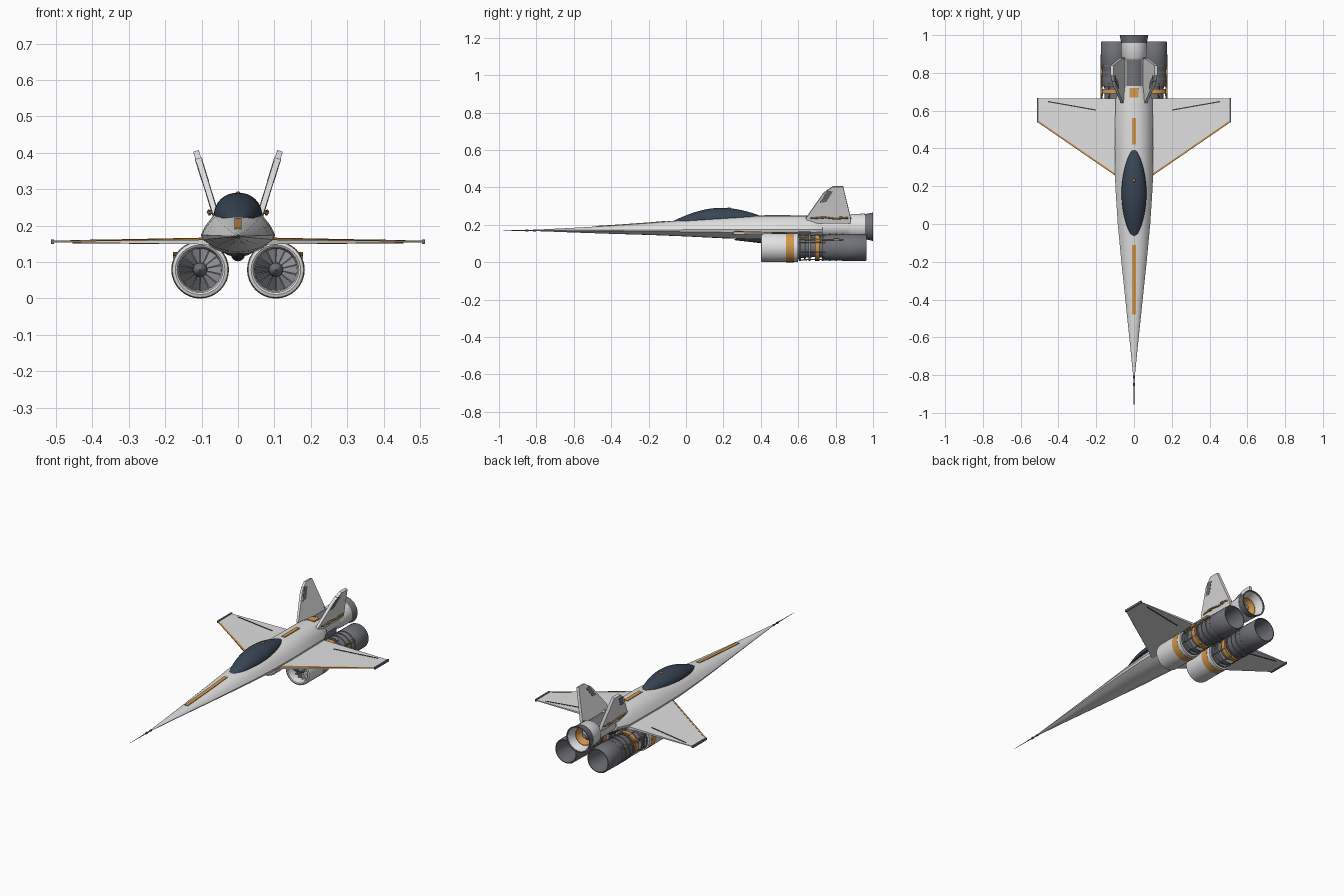
import bpy, bmesh, math
from mathutils import Vector

cube = bpy.data.objects.get("Cube")
if cube:
    bpy.data.objects.remove(cube)


def material(name, rgb):
    m = bpy.data.materials.new(name)
    m.use_nodes = True
    m.diffuse_color = (*rgb, 1)
    m.node_tree.nodes["Principled BSDF"].inputs["Base Color"].default_value = (*rgb, 1)
    return m


LIGHT = material("light grey paint", (.75, .75, .75))
STEEL = material("engine grey", (.165, .17, .19))
MID = material("mid grey metal", (.29, .3, .32))
DARK = material("dark trim", (.04, .042, .05))
GLASS = material("canopy navy", (.04, .06, .09))
ORANGE = material("orange", (.65, .31, .07))
BRASS = material("brass", (.45, .27, .08))


def finish(name, bm, mat, angle=35):
    bmesh.ops.recalc_face_normals(bm, faces=bm.faces)
    me = bpy.data.meshes.new(name)
    bm.to_mesh(me)
    bm.free()
    me.materials.append(mat)
    me.shade_smooth()
    me.set_sharp_from_angle(angle=math.radians(angle))
    ob = bpy.data.objects.new(name, me)
    bpy.context.collection.objects.link(ob)


def skin(bm, rings, closed=False):
    """Join rings of vertices; cap the ends unless the loft closes on itself."""
    loops = [[bm.verts.new(p) for p in r] for r in rings]
    n = len(loops[0])
    pairs = list(zip(loops, loops[1:])) + ([(loops[-1], loops[0])] if closed else [])
    for a, b in pairs:
        for i in range(n):
            bm.faces.new((a[i], a[(i + 1) % n], b[(i + 1) % n], b[i]))
    if not closed:
        bm.faces.new(loops[0])
        bm.faces.new(loops[-1])


def loft(name, rings, mat, angle=35):
    bm = bmesh.new()
    skin(bm, rings)
    finish(name, bm, mat, angle)


def lathe(name, profile, x, z, mat, closed=False, sides=32):
    """Spin (y, radius) points about an axis along y."""
    bm = bmesh.new()
    turns = [2 * math.pi * i / sides for i in range(sides)]
    skin(bm, [[(x + r * math.cos(a), y, z + r * math.sin(a)) for a in turns]
              for y, r in profile], closed)
    finish(name, bm, mat)


def plate(name, pts, normal, half, mat):
    """Polygon thickened both ways; half is one value or one per corner."""
    n = Vector(normal).normalized()
    h = half if isinstance(half, list) else [half] * len(pts)
    loft(name, [[Vector(p) + n * t * s for p, t in zip(pts, h)] for s in (-1, 1)], mat)


def box(name, centre, size, mat):
    x, y, z = centre
    a, b, c = (s / 2 for s in size)
    plate(name, [(x - a, y - b, z), (x + a, y - b, z), (x + a, y + b, z), (x - a, y + b, z)],
          (0, 0, 1), c, mat)


def pipe(name, pts, r, mat):
    cu = bpy.data.curves.new(name, 'CURVE')
    cu.dimensions = '3D'
    cu.bevel_depth, cu.bevel_resolution, cu.use_fill_caps = r, 2, True
    sp = cu.splines.new('POLY')
    sp.points.add(len(pts) - 1)
    for p, co in zip(sp.points, pts):
        p.co = (*co, 1)
    cu.materials.append(mat)
    bpy.context.collection.objects.link(bpy.data.objects.new(name, cu))


# Fuselage: y, half width, bottom z, top z
stations = [(-.81, .004, .167, .174), (-.6, .025, .159, .184), (-.4, .046, .152, .196),
            (-.2, .067, .146, .210), (0, .086, .138, .228), (.2, .099, .128, .242),
            (.4, .102, .121, .25), (.66, .098, .121, .25), (.73, .066, .135, .248)]
half = [(0, 1), (.3, .96), (.62, .78), (.86, .4), (1, .05), (.95, -.25), (.62, -.72), (.3, -.94), (0, -1)]
section = half + [(-u, v) for u, v in half[-2:0:-1]]
loft("fuselage", [[(u * w, y, .171 + v * (top - .171 if v > 0 else .171 - low)) for u, v in section]
                  for y, w, low, top in stations], LIGHT, 30)


def top_at(y):
    for a, b in zip(stations, stations[1:]):
        if a[0] <= y <= b[0]:
            return a[3] + (b[3] - a[3]) * (y - a[0]) / (b[0] - a[0])


# Spine stripes that follow the top line
for name, y0, y1, w in (("nose_stripe", -.48, -.11, .010), ("spine_stripe", .42, .56, .011),
                        ("tail_panel", .67, .72, .024)):
    loft(name, [[(x, y, top_at(y) + h) for x, h in ((-w, -.006), (w, -.006), (w, .003), (-w, .003))]
                for y in (y0 + (y1 - y0) * i / 4 for i in range(5))], ORANGE)

# Nose probe
lathe("nose_probe", [(-1, .0008), (-.9, .002), (-.8, .004)], 0, .17, STEEL, sides=8)
for y in (-.85, -.81):
    lathe("probe_collar", [(y - .007, .005), (y + .007, .006)], 0, .17, STEEL, sides=10)

# Canopy: domed sections rising to a peak behind the middle
rings = []
for i in range(25):
    t = i / 24
    swell = math.sin(math.pi * (.01 + .98 * t))
    rings.append([(.066 * swell ** .62 * math.cos(a), -.07 + .465 * t,
                   .216 + .03 * t + .059 * swell ** .9 * math.sin(a))
                  for a in (math.pi * j / 16 for j in range(17))])
loft("canopy", rings, GLASS)
lathe("canopy_beacon", [(.219, .003), (.224, .008), (.236, .008), (.241, .003)], 0, .286, ORANGE, sides=12)

# Belly fairing
lathe("belly_fairing", [(.26, .003), (.4, .019), (.68, .019), (.72, .01)], 0, .121, DARK, sides=16)

# Centre engine housing with dark upper deck
lathe("centre_housing", [(.70, .052), (.74, .056), (.88, .056)], 0, .19, LIGHT)
deck_arc = [math.radians(48 + 84 * i / 10) for i in range(11)]
loft("engine_deck", [[(r * math.cos(a), y, .19 + r * math.sin(a))
                      for r, arc in ((.0585, deck_arc), (.053, deck_arc[::-1])) for a in arc]
                     for y in (.73, .885)], STEEL)

# Centre nozzle: light shroud, dark lip, orange inner ring
lathe("centre_shroud", [(.865, .055), (.885, .068), (.958, .070), (.958, .058), (.9, .05)],
      0, .19, LIGHT, True)
lathe("centre_nozzle", [(.957, .067), (1, .076), (1, .071), (.957, .060)], 0, .19, STEEL, True)
lathe("nozzle_lining", [(.93, .056), (.957, .060), (.995, .0705), (.995, .0685), (.957, .054), (.93, .05)],
      0, .19, LIGHT, True)
lathe("nozzle_liner", [(.9, .052), (.95, .054), (.95, .050), (.9, .036)], 0, .19, ORANGE, True)
lathe("nozzle_core", [(.885, .05), (.905, .04), (.945, .012)], 0, .19, MID)

for s, side in ((1, "left_"), (-1, "right_")):
    # Wing with leading edge, tip rail and flap line
    plate(side + "wing", [(s * .04, .22, .157), (s * .505, .54, .156), (s * .505, .665, .156),
                          (s * .04, .665, .157)], (0, 0, 1), [.009, .002, .002, .007], LIGHT)
    plate(side + "leading_edge", [(s * .095, .253, .162), (s * .505, .535, .1575),
                                  (s * .505, .546, .1575), (s * .095, .264, .164)],
          (0, 0, 1), [.002, .0015, .0015, .003], ORANGE)
    box(side + "tip_rail", (s * .509, .603, .156), (.009, .13, .012), STEEL)
    plate(side + "flap_line", [(s * .2, .600, .157), (s * .455, .645, .156),
                               (s * .455, .651, .156), (s * .2, .606, .157)],
          (0, 0, 1), [.0075, .0045, .0045, .0075], DARK)

    # Canted fin with a dark panel
    def fin_point(y, z):
        return s * (.055 + (z - .21) * .31), y, z
    across = (s, 0, -.31)
    plate(side + "fin", [fin_point(*p) for p in ((.64, .235), (.66, .21), (.88, .21), (.88, .24),
                                                 (.84, .405), (.785, .405), (.735, .37))],
          across, [.007, .0095, .0095, .0095, .008, .008, .008], LIGHT)
    plate(side + "fin_panel", [fin_point(*p) for p in ((.715, .32), (.75, .325), (.785, .38), (.755, .385))],
          across, .0098, STEEL)
    pipe(side + "fin_pipe", [(s * .06, .65, .24), (s * .078, .68, .235), (s * .08, .74, .24),
                             (s * .078, .8, .232), (s * .08, .86, .237), (s * .05, .88, .235)], .0045, BRASS)
    for y in (.72, .82):
        lathe(side + "pipe_fitting", [(y, .007), (y + .018, .007)], s * .079, .237, BRASS, sides=8)

    # Engine nacelle and intake
    ex, ez = s * .104, .079
    lathe(side + "nacelle", [(.40, .068), (.403, .076), (.415, .0785), (.6, .0785), (.6, .055),
                             (.47, .057), (.415, .059), (.403, .063)], ex, ez, LIGHT, True)
    lathe(side + "nacelle_band", [(.535, .0793), (.578, .0793), (.578, .07), (.535, .07)],
          ex, ez, ORANGE, True)
    lathe(side + "fan_back", [(.465, .06), (.48, .06)], ex, ez, STEEL)
    lathe(side + "spinner", [(.415, .002), (.425, .012), (.44, .019), (.466, .021)], ex, ez, STEEL, sides=20)
    for i in range(14):
        a = 2 * math.pi * i / 14
        radial = Vector((math.cos(a), 0, math.sin(a)))
        turn = Vector((-math.sin(a), 0, math.cos(a)))
        base = Vector((ex, .452, ez))
        pts = [base + radial * r + turn * r * k + Vector((0, k * .05, 0))
               for r, k in ((.017, -.2), (.058, -.2), (.058, .2), (.017, .2))]
        plate(side + "fan_blade", pts, (0, 1, 0), .0015, MID)

    # Exposed engine core with rings and pipes
    lathe(side + "engine_core", [(.59, .06), (.63, .056), (.7, .05), (.76, .06)], ex, ez, STEEL)
    for y, r, w, m in ((.605, .072, .01, STEEL), (.63, .066, .01, MID), (.655, .072, .01, MID),
                       (.69, .071, .025, ORANGE), (.728, .072, .008, STEEL)):
        lathe(side + "core_ring", [(y, r), (y + w, r)], ex, ez, m)
    for i in range(8):
        a = 2 * math.pi * (i + .5) / 8
        pipe(side + "core_pipe", [(ex + r * math.cos(a), y, ez + r * math.sin(a))
                                  for y, r in ((.595, .062), (.61, .072), (.7, .069), (.74, .072), (.75, .06))],
             .003, BRASS if i % 4 == 0 else MID)
    for y, z in ((.705, .117), (.805, .12)):
        box(side + "pump", (s * .172, y, z), (.013, .028, .014), BRASS)
    pipe(side + "feed_line", [(s * .165, .61, .125), (s * .174, .65, .12), (s * .174, .83, .12),
                              (s * .16, .84, .12)], .004, BRASS)

    # Exhaust nozzle
    lathe(side + "exhaust", [(.735, .066), (.75, .070), (.835, .070), (.84, .073), (.96, .071),
                             (.965, .068), (.965, .064), (.8, .056)], ex, ez, STEEL, True)
    for y in (.765, .80, .835):
        lathe(side + "exhaust_ring", [(y, .0735), (y + .008, .0735), (y + .008, .06), (y, .06)],
              ex, ez, STEEL, True)
    lathe(side + "exhaust_core", [(.78, .06), (.81, .058), (.87, .012)], ex, ez, DARK)
